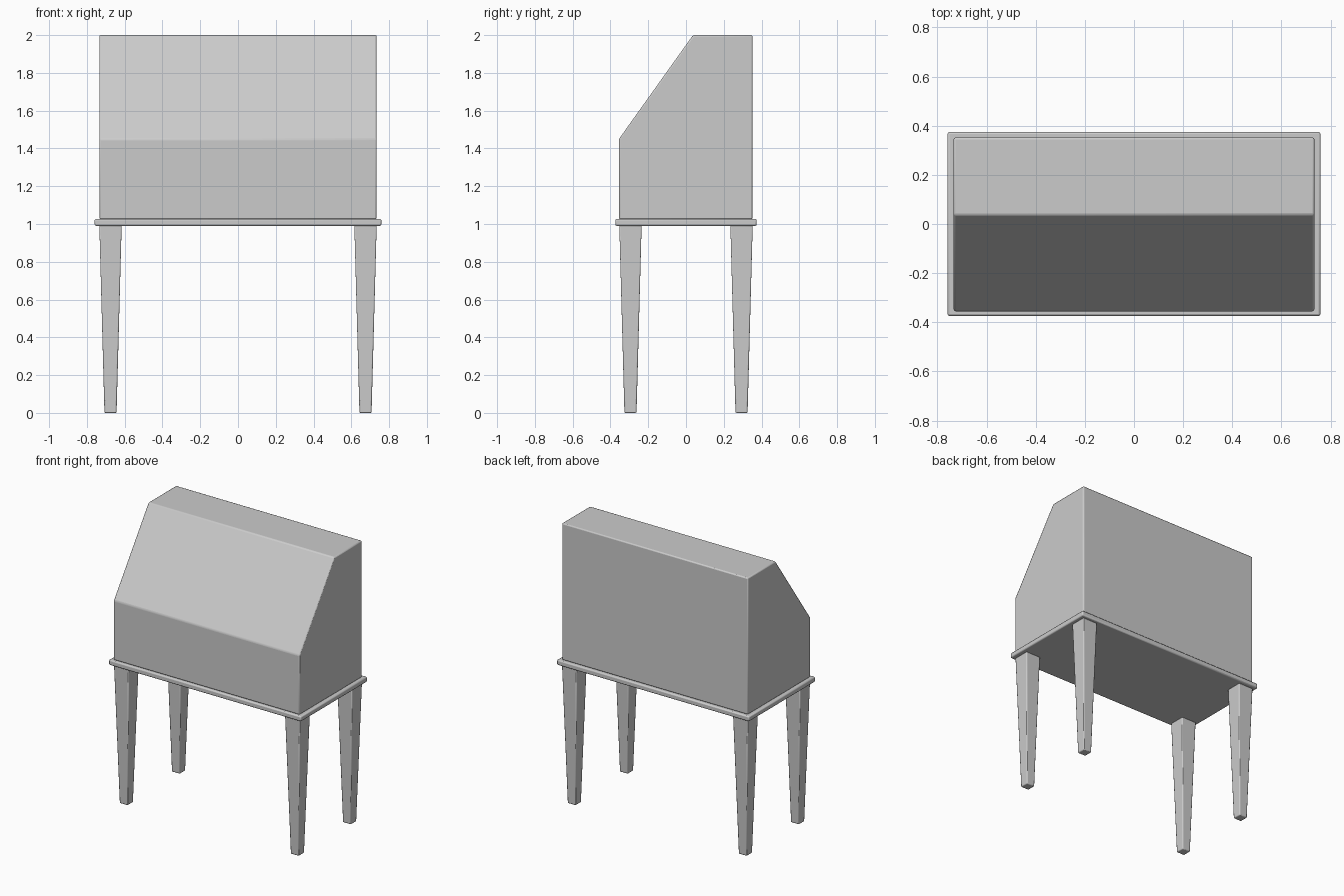
import bpy
import bmesh
from mathutils import Vector

if "Cube" in bpy.data.objects:
    bpy.data.objects.remove(bpy.data.objects["Cube"])


def make_object(name, rings, bevel):
    """Bridge two matching closed rings into a capped, softly bevelled solid."""
    bm = bmesh.new()
    a, b = [[bm.verts.new(Vector(p)) for p in ring] for ring in rings]
    n = len(a)
    for i in range(n):
        j = (i + 1) % n
        bm.faces.new((a[i], a[j], b[j], b[i]))
    bm.faces.new(a[::-1])
    bm.faces.new(b)
    bmesh.ops.recalc_face_normals(bm, faces=bm.faces)
    mesh = bpy.data.meshes.new(name)
    bm.to_mesh(mesh)
    bm.free()
    obj = bpy.data.objects.new(name, mesh)
    bpy.context.collection.objects.link(obj)
    mod = obj.modifiers.new("soft_edges", "BEVEL")
    mod.width = bevel
    mod.segments = 2
    mod.limit_method = "ANGLE"
    mod.angle_limit = 0.4
    bpy.ops.object.select_all(action="DESELECT")
    obj.select_set(True)
    bpy.context.view_layer.objects.active = obj
    bpy.ops.object.shade_smooth_by_angle()
    return obj


def rect(cx, cy, hx, hy, z):
    return [(cx + sx * hx, cy + sy * hy, z)
            for sx, sy in ((-1, -1), (1, -1), (1, 1), (-1, 1))]


# Cabinet with sloping front, extruded from its side profile
profile = [(-0.355, 1.025), (0.352, 1.025), (0.352, 2.0), (0.037, 2.0), (-0.355, 1.45)]
make_object("slant_cabinet", [[(x, y, z) for y, z in profile] for x in (-0.734, 0.734)], 0.008)

# Overhanging base board
make_object("base_board", [rect(0, 0, 0.759, 0.374, 0.99), rect(0, 0, 0.759, 0.374, 1.027)], 0.008)

# Four tapered legs
for side, sx in (("left", -1), ("right", 1)):
    for end, sy in (("front", -1), ("back", 1)):
        cx, cy = sx * 0.675, sy * 0.294
        make_object(f"{end}_{side}_leg",
                    [rect(cx, cy, 0.032, 0.032, 0.0), rect(cx, cy, 0.059, 0.059, 0.99)], 0.006)
